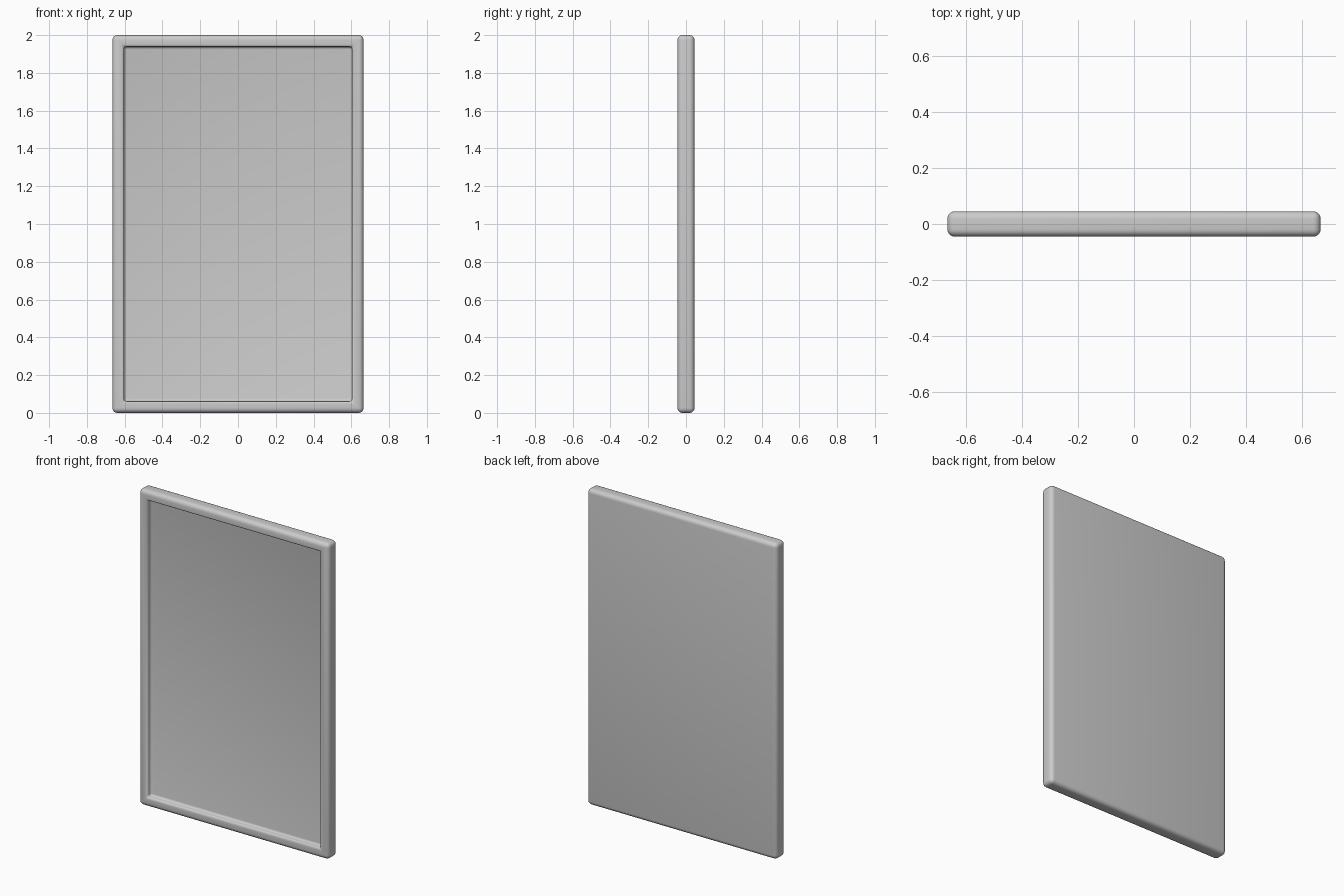
import bpy, bmesh
from mathutils import Vector

if "Cube" in bpy.data.objects:
    bpy.data.objects.remove(bpy.data.objects["Cube"])

W, D, H = 1.33, 0.09, 2.0      # overall size
ROUND = 0.026                  # outer edge radius
FRAME, DEPTH = 0.076, 0.036    # rim width and recess depth

bm = bmesh.new()
bmesh.ops.create_cube(bm, size=1)
for v in bm.verts:
    v.co = Vector((v.co.x * W, v.co.y * D, (v.co.z + 0.5) * H))

# Rounded slab
bmesh.ops.bevel(bm, geom=bm.edges[:], offset=ROUND, segments=5,
                profile=0.5, affect='EDGES', clamp_overlap=True)

# Recessed front panel
bm.normal_update()
panel = max((f for f in bm.faces if f.normal.y < -0.99), key=lambda f: f.calc_area())
bmesh.ops.inset_region(bm, faces=[panel], thickness=FRAME - ROUND)
lip = set(panel.edges)
rec = bmesh.ops.inset_region(bm, faces=[panel], thickness=0.0005)
for v in panel.verts:
    v.co.y += DEPTH
soft = lip | set(panel.edges)
for f in rec['faces']:
    soft |= set(f.edges)

# Softened lip and panel edge
bmesh.ops.bevel(bm, geom=list(soft), offset=0.014, segments=4,
                profile=0.5, affect='EDGES', clamp_overlap=True)
bmesh.ops.recalc_face_normals(bm, faces=bm.faces[:])

mesh = bpy.data.meshes.new("framed_panel")
bm.to_mesh(mesh)
bm.free()
obj = bpy.data.objects.new("framed_panel", mesh)
bpy.context.collection.objects.link(obj)
bpy.context.view_layer.objects.active = obj
obj.select_set(True)
bpy.ops.object.shade_smooth_by_angle()
